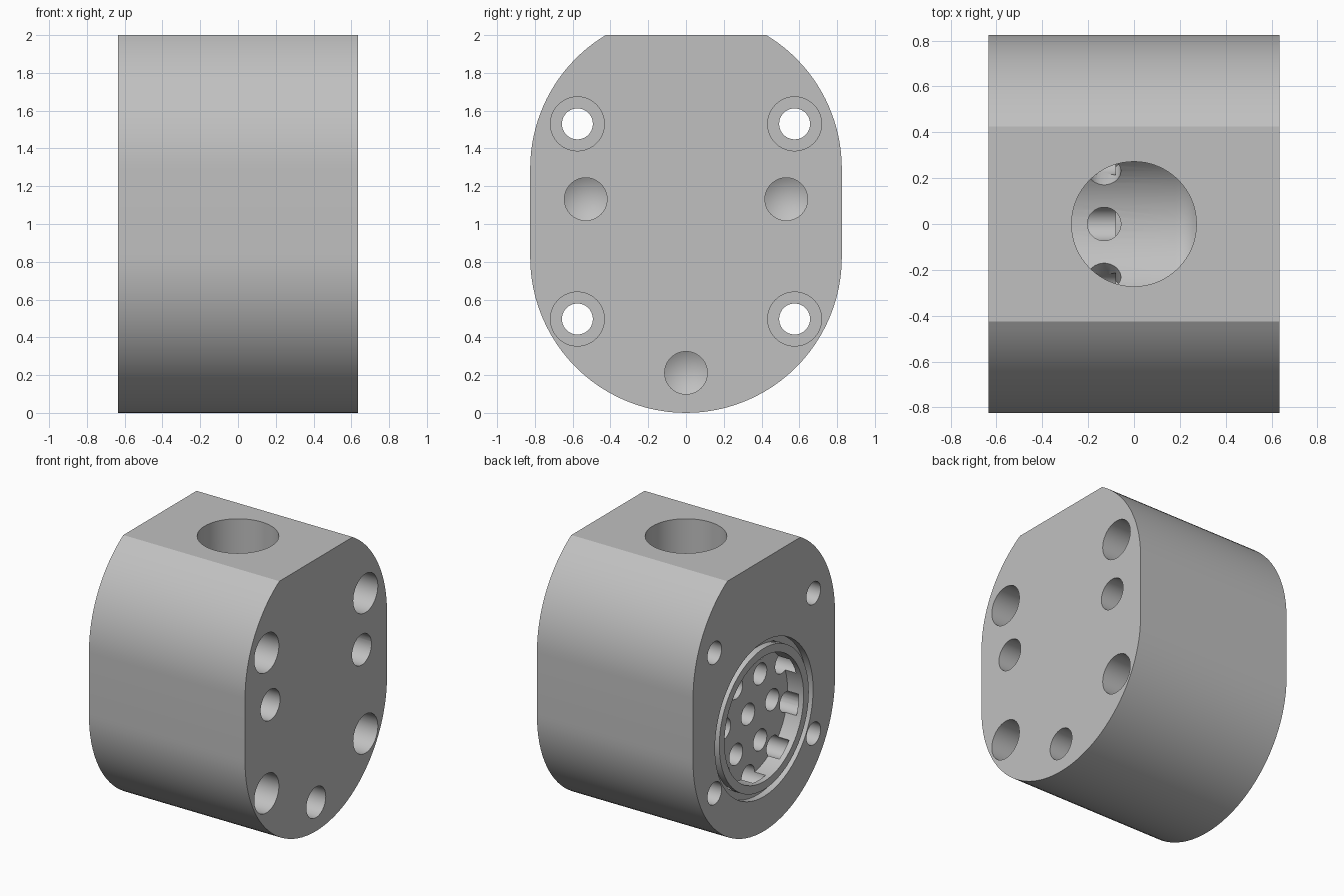
import bpy, bmesh
from math import sin, cos, pi, radians, asin
from mathutils import Vector

cube = bpy.data.objects.get("Cube")
if cube:
    bpy.data.objects.remove(cube, do_unlink=True)

HALF = 0.635          # half thickness along x
R = 0.825             # radius of the rounded ends
LOW, HIGH = 0.825, 1.293   # heights of the two arc centres

grey = bpy.data.materials.new("plain_grey")
grey.use_nodes = True
colour = (0.53, 0.53, 0.53, 1)
grey.diffuse_color = colour
grey.node_tree.nodes["Principled BSDF"].inputs["Base Color"].default_value = colour


def make_object(name, bm):
    bmesh.ops.recalc_face_normals(bm, faces=bm.faces[:])
    mesh = bpy.data.meshes.new(name)
    bm.to_mesh(mesh)
    bm.free()
    mesh.materials.append(grey)
    obj = bpy.data.objects.new(name, mesh)
    bpy.context.collection.objects.link(obj)
    return obj


# Body: rounded outline with a flat top, extruded along x
cut = asin((2 - HIGH) / R)
outline = [(R * cos(a), LOW + R * sin(a)) for a in (-pi + pi * i / 48 for i in range(49))]
right = [(R * cos(a), HIGH + R * sin(a)) for a in (cut * i / 20 for i in range(21))]
outline += right + [(-y, z) for y, z in reversed(right)]
bm = bmesh.new()
face = bm.faces.new([bm.verts.new((-HALF, y, z)) for y, z in outline])
moved = bmesh.ops.extrude_face_region(bm, geom=[face])["geom"]
bmesh.ops.translate(bm, vec=(2 * HALF, 0, 0),
                    verts=[v for v in moved if isinstance(v, bmesh.types.BMVert)])
body = make_object("valve_body", bm)


def drill(profile, origin, axis=(1, 0, 0), segments=40, ring=False):
    """Cut a turned shape; profile holds (distance along axis, radius)."""
    turn = Vector(axis).to_track_quat('Z', 'Y')
    bm = bmesh.new()
    rows = []
    for t, r in profile:
        count = segments if r > 0 else 1
        rows.append([bm.verts.new(Vector(origin) + turn @ Vector(
            (r * cos(2 * pi * i / segments), r * sin(2 * pi * i / segments), t)))
            for i in range(count)])
    pairs = list(zip(rows, rows[1:]))
    if ring:
        pairs.append((rows[-1], rows[0]))
    for a, b in pairs:
        for i in range(segments):
            j = (i + 1) % segments
            quad = [a[i % len(a)], a[j % len(a)], b[j % len(b)], b[i % len(b)]]
            bm.faces.new(list(dict.fromkeys(quad)))
    if not ring:
        for row in (rows[0], rows[-1]):
            if len(row) > 1:
                bm.faces.new(row)
    cutter = make_object("cutter", bm)
    cutter.hide_render = True
    mod = body.modifiers.new("cut", 'BOOLEAN')
    mod.operation = 'DIFFERENCE'
    mod.solver = 'EXACT'
    mod.object = cutter
    bpy.ops.object.modifier_apply(modifier=mod.name)
    bpy.data.objects.remove(cutter, do_unlink=True)


bpy.ops.object.select_all(action='DESELECT')
bpy.context.view_layer.objects.active = body
body.select_set(True)

# Inner chamber with a rounded far end
fillet = 0.12
chamber = [(-0.3, 0.36)] + [
    (0.3 - fillet + fillet * sin(a), 0.36 - fillet + fillet * cos(a))
    for a in (pi / 2 * i / 8 for i in range(9))]
drill(chamber, (0, 0, LOW), segments=72)

# Top bore into the chamber
drill([(0, 0.272), (1.2, 0.272)], (0, 0, 0.9), (0, 0, 1), 64)

# Round pocket and seal groove on the left-hand face
drill([(-0.1, 0.46), (0.13, 0.46)], (-HALF, 0, LOW), segments=72)
drill([(-0.1, 0.52), (0.05, 0.52), (0.05, 0.57), (-0.1, 0.57)],
      (-HALF, 0, LOW), segments=72, ring=True)

# Seven holes from the pocket floor into the chamber
spots = [(0, 0)] + [(0.28 * cos(k * pi / 3), 0.28 * sin(k * pi / 3)) for k in range(6)]
for y, z in spots:
    drill([(-0.56, 0.078), (-0.25, 0.078)], (0, y, LOW + z), segments=32)

# Nine passages round the pocket rim, each meeting a radial hole in the chamber
for k in range(9):
    a = radians(-90 + 40 * k)
    out = Vector((0, cos(a), sin(a)))
    drill([(-0.595, 0.075), (-0.08, 0.075)], out * 0.45 + Vector((0, 0, LOW)), segments=32)
    drill([(0.3, 0.073), (0.45, 0.073)], (-0.13, 0, LOW), out, 32)

# Four counterbored bolt holes right through
for y in (-0.575, 0.575):
    for z in (0.497, 1.53):
        drill([(-0.8, 0.082), (0.235, 0.082), (0.235, 0.143), (0.8, 0.143)], (0, y, z))

# Three blind holes with conical tips
for k in range(3):
    a = radians(-90 + 120 * k)
    drill([(0.215, 0), (0.28, 0.113), (0.8, 0.113)],
          (0, 0.613 * cos(a), LOW + 0.613 * sin(a)))

bpy.ops.object.shade_smooth_by_angle(angle=radians(25))
